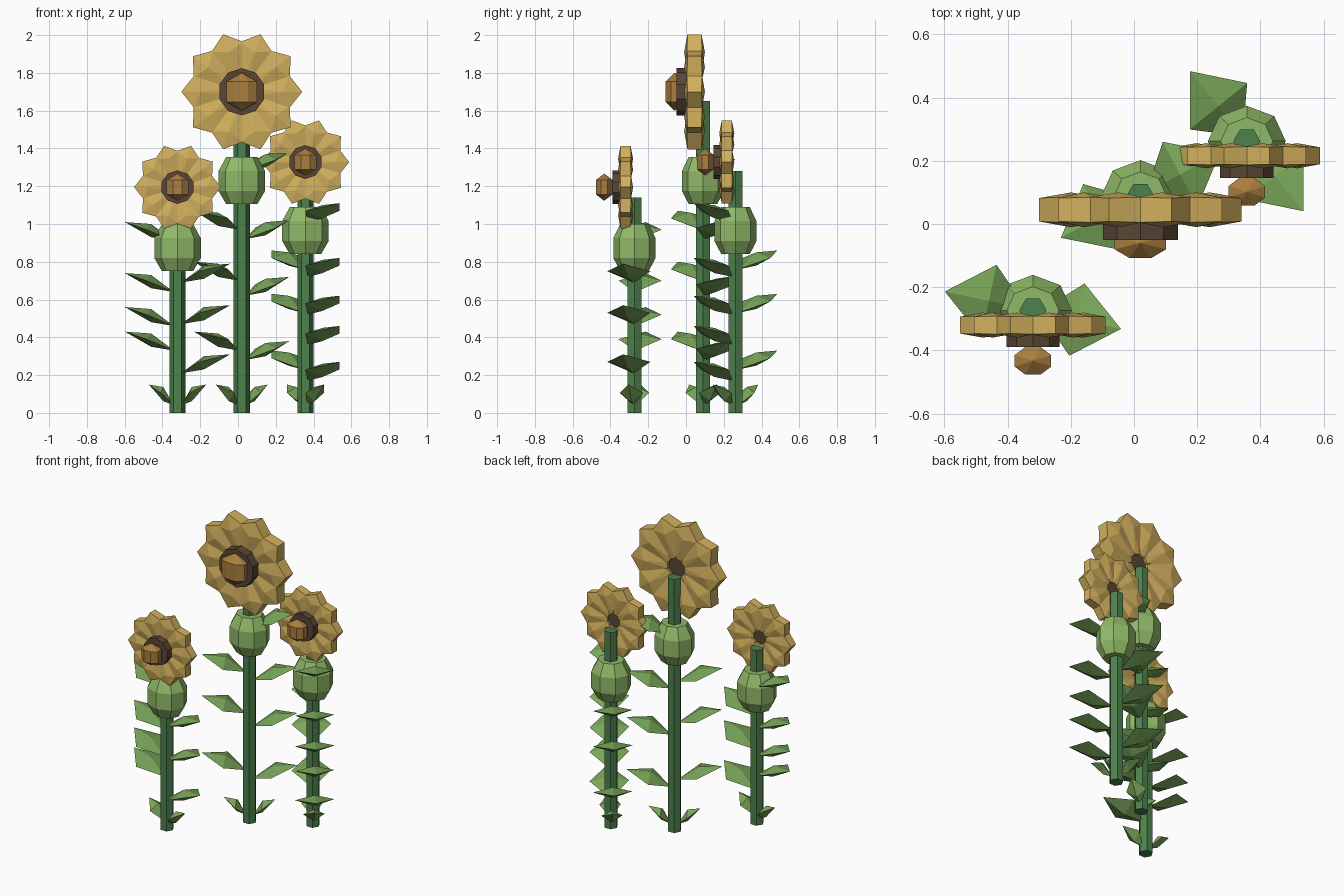
import bpy
from math import sin, cos, pi, radians
from mathutils import Matrix, Vector
import bmesh

if "Cube" in bpy.data.objects:
    bpy.data.objects.remove(bpy.data.objects["Cube"])


def material(name, rgb):
    m = bpy.data.materials.new(name)
    m.diffuse_color = (*rgb, 1)
    m.use_nodes = True
    m.node_tree.nodes["Principled BSDF"].inputs["Base Color"].default_value = m.diffuse_color
    return m


STEM = material("stem_green", (0.075, 0.22, 0.075))
LEAF = material("leaf_green", (0.19, 0.38, 0.10))
BULB = material("bulb_green", (0.28, 0.49, 0.14))
PETAL = material("petal_yellow", (0.64, 0.43, 0.11))
DISC = material("disc_brown", (0.10, 0.06, 0.035))
SEED = material("seed_gold", (0.40, 0.21, 0.05))


def make(name, verts, faces, mat):
    me = bpy.data.meshes.new(name)
    me.from_pydata([tuple(v) for v in verts], [], faces)
    bm = bmesh.new()
    bm.from_mesh(me)
    bmesh.ops.recalc_face_normals(bm, faces=bm.faces)
    bm.to_mesh(me)
    bm.free()
    me.materials.append(mat)
    ob = bpy.data.objects.new(name, me)
    bpy.context.collection.objects.link(ob)
    return ob


def lathe(name, profile, n, mat, matrix, start=0.0):
    """Closed faceted turning of (radius, height) pairs about local z."""
    verts, faces = [], []
    for r, h in profile:
        for i in range(n):
            a = start + 2 * pi * i / n
            verts.append(matrix @ Vector((r * cos(a), r * sin(a), h)))
    for j in range(len(profile) - 1):
        for i in range(n):
            k = (i + 1) % n
            faces.append((j * n + i, j * n + k, (j + 1) * n + k, (j + 1) * n + i))
    faces.append(tuple(range(n)))
    faces.append(tuple((len(profile) - 1) * n + i for i in range(n)))
    return make(name, verts, faces, mat)


def leaves(name, x, y, specs):
    """Folded kite leaves; each spec is (angle, root z, length, rise)."""
    verts, faces = [], []
    for ang, z, l, rise in specs:
        b = len(verts)
        w = l * 0.41
        kite = [(0.02, 0, 0), (l * 0.5, w, rise * 0.6), (l, 0, rise),
                (l * 0.5, -w, rise * 0.6),
                (l * 0.5, 0, rise * 0.75 + 0.015), (l * 0.5, 0, rise * 0.2)]
        rot = Matrix.Translation((x, y, z)) @ Matrix.Rotation(radians(ang), 4, 'Z')
        verts += [rot @ Vector(p) for p in kite]
        for i in range(4):
            faces.append((b + i, b + (i + 1) % 4, b + 4))
            faces.append((b + (i + 1) % 4, b + i, b + 5))
    make(name, verts, faces, LEAF)


def petals(name, matrix, s, n=10):
    """Thick kite petals with a raised centre line, in the local xz plane."""
    outline = [(0.06, -0.018, 0.03), (0.25, -0.088, 0.04), (0.32, 0, 0.037),
               (0.25, 0.088, 0.04), (0.06, 0.018, 0.03)]
    verts, faces = [], []
    for i in range(n):
        b = len(verts)
        rot = matrix @ Matrix.Rotation(2 * pi * i / n, 4, 'Y') @ Matrix.Scale(s, 4)
        for sign in (-1, 1):
            verts += [rot @ Vector((r, sign * t, w)) for r, w, t in outline]
            verts.append(rot @ Vector((0.22, sign * 0.055, 0)))
        for k in range(5):
            m = (k + 1) % 5
            faces += [(b + k, b + m, b + 5), (b + 6 + m, b + 6 + k, b + 11),
                      (b + k, b + 6 + k, b + 6 + m, b + m)]
    make(name, verts, faces, PETAL)


def sunflower(tag, x, y, stem_h, bulb_z, head, s, seed, disc_y, ang, sides):
    place = Matrix.Translation((x, y, 0))
    # stem and swollen bulb below the head
    lathe(tag + "_stem", [(0.043, 0), (0.043, stem_h)], 6, STEM, place)
    lathe(tag + "_bulb", [(0.075, -0.125), (0.112, -0.055), (0.112, 0.05), (0.075, 0.125)],
          8, BULB, Matrix.Translation((x, y, bulb_z)) @ Matrix.Diagonal((1.1, 1, 1, 1)))
    # flower head
    hy, hz = head
    petals(tag + "_petals", Matrix.Translation((x, hy, hz)), s)
    r = 0.125 * s ** 1.05
    front, back = disc_y
    lathe(tag + "_disc", [(r, 0), (r, back - front)], 10, DISC,
          Matrix.Translation((x, front, hz)) @ Matrix.Rotation(-pi / 2, 4, 'X'), pi / 10)
    # faceted seed ball
    sy, sr, sd = seed
    lathe(tag + "_seed_ball", [(0.02, -1.08), (0.95, -0.58), (0.95, 0.58), (0.02, 1.08)],
          8, SEED, Matrix.Translation((x, sy, hz)) @ Matrix.Diagonal((sr, sd, sr, 1)) @
          Matrix.Diagonal((1, 1, 1, 1)), pi / 8)
    # leaves on both sides, listed by tip height, plus a small pair at the base
    specs = []
    for k, tips in enumerate(sides):
        specs += [(ang + 180 * k, z - 0.10, 0.285, 0.10) for z in tips]
        specs.append((ang + 180 * k, 0.04, 0.155, 0.11))
    leaves(tag + "_leaves", x, y, specs)


sunflower("tall_flower", 0.02, 0.09, 1.65, 1.23, (0.045, 1.70), 1.0,
          (-0.06, 0.093, 0.055), (-0.05, 0.06), 28,
          [(1.38, 1.02, 0.72, 0.38), (1.07, 0.80, 0.43)])
sunflower("short_flower", -0.32, -0.273, 1.14, 0.875, (-0.32, 1.195), 0.72,
          (-0.433, 0.066, 0.05), (-0.39, -0.31), -12,
          [(0.79, 0.57, 0.31), (1.01, 0.74, 0.56, 0.43)])
sunflower("middle_flower", 0.357, 0.262, 1.28, 0.965, (0.216, 1.328), 0.725,
          (0.102, 0.066, 0.05), (0.145, 0.225), 129,
          [(0.86, 0.63, 0.33), (1.11, 0.82, 0.62, 0.46, 0.27)])
